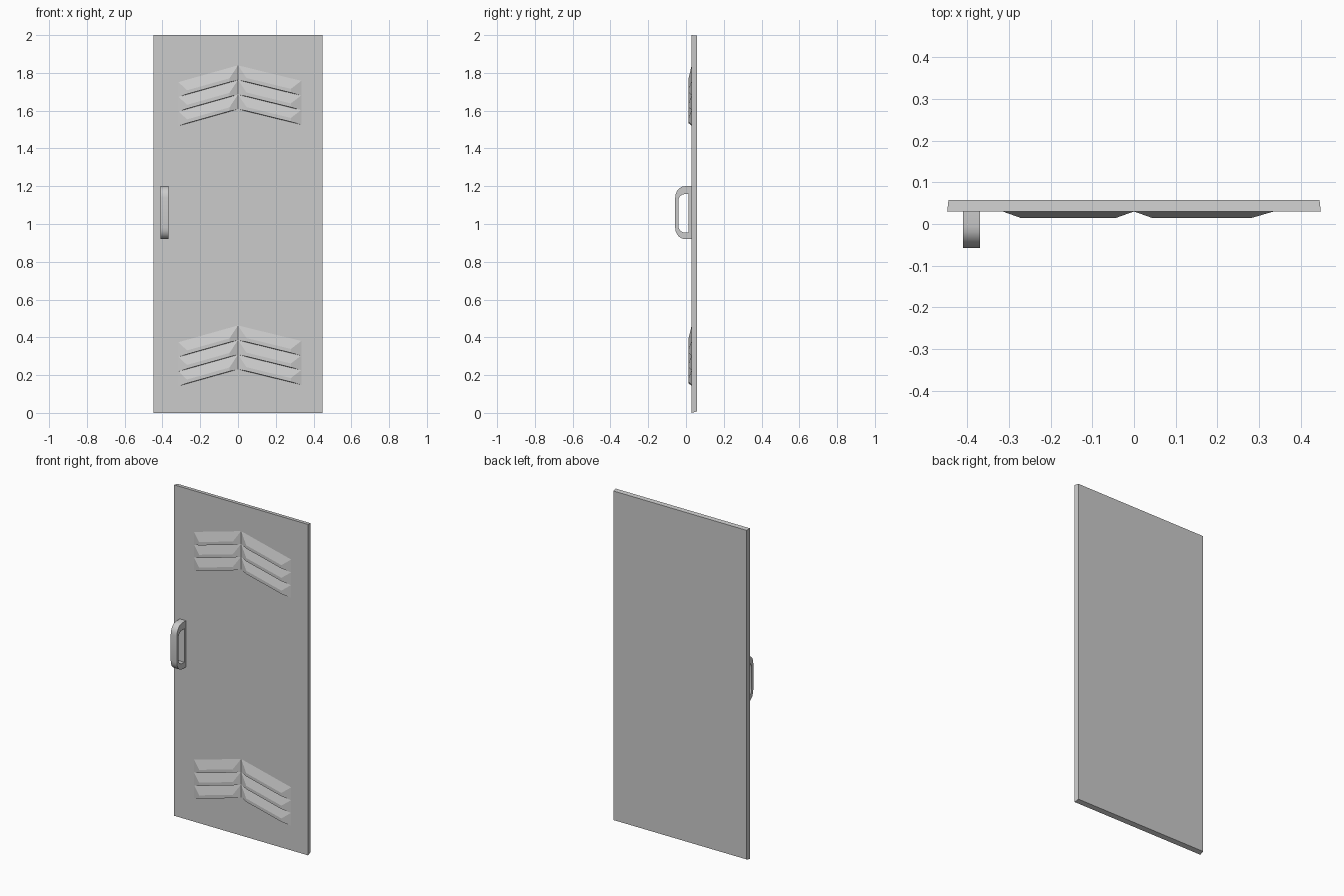
import bpy, bmesh, math

if "Cube" in bpy.data.objects:
    bpy.data.objects.remove(bpy.data.objects["Cube"])

FRONT, BACK = 0.03, 0.057


def make_object(name, verts, faces):
    mesh = bpy.data.meshes.new(name)
    mesh.from_pydata(verts, [], faces)
    bm = bmesh.new()
    bm.from_mesh(mesh)
    bmesh.ops.recalc_face_normals(bm, faces=bm.faces)
    bm.to_mesh(mesh)
    bm.free()
    obj = bpy.data.objects.new(name, mesh)
    bpy.context.collection.objects.link(obj)
    return obj


# Door panel: a thin slab, slightly tapered towards the back
def ring(y, w, z0, z1):
    return [(-w, y, z0), (w, y, z0), (w, y, z1), (-w, y, z1)]


make_object("door_panel", ring(FRONT, 0.448, 0.0, 2.0) + ring(BACK, 0.445, 0.008, 1.997),
            [(0, 1, 2, 3), (4, 5, 6, 7)] +
            [(i, (i + 1) % 4, (i + 1) % 4 + 4, i + 4) for i in range(4)])


# Louvre: wedge flush at its top edge, standing proud along its lower edge
def louvre(name, side, z_low, x_out, x_ridge, slope):
    def pt(x, y, dz):
        return (side * x, y, z_low + dz - slope * x)
    h = 0.078
    verts = [pt(0.0, FRONT, 0), pt(x_out, FRONT, 0),
             pt(x_out, FRONT, h), pt(0.0, FRONT, h),
             pt(0.045, 0.014, 0.002), pt(x_ridge, 0.014, 0.002),
             pt(x_ridge, 0.014, 0.022), pt(0.045, 0.014, 0.022)]
    faces = [(0, 1, 2, 3), (4, 5, 6, 7)]
    faces += [(i, (i + 1) % 4, (i + 1) % 4 + 4, i + 4) for i in range(4)]
    make_object(name, verts, faces)


# Two groups of three chevron louvres
for group, base in (("upper", 1.608), ("lower", 0.231)):
    for i in range(3):
        z = base + i * 0.077
        louvre(f"{group}_louvre_left_{i + 1}", -1, z, 0.315, 0.27, 0.282)
        louvre(f"{group}_louvre_right_{i + 1}", 1, z, 0.335, 0.28, 0.245)


# Handle: closed D-shaped loop with rounded front corners
def d_profile(y_front, y_back, z0, z1, ry, rz, n=5):
    arc = [(y_front + ry * (1 - math.cos(a)), math.sin(a))
           for a in (math.pi / 2 * k / n for k in range(n + 1))]
    top = [(y, z1 - rz + rz * s) for y, s in arc]
    low = [(y, z0 + rz - rz * s) for y, s in reversed(arc)]
    return [(y_back, z0)] + low + top + [(y_back, z1)]


outer = d_profile(-0.057, FRONT + 0.002, 0.92, 1.2, 0.052, 0.06)
inner = d_profile(-0.041, 0.014, 0.955, 1.158, 0.034, 0.036)
n = len(outer)
verts = [(x, y, z) for x in (-0.41, -0.369) for loop in (outer, inner) for y, z in loop]
faces = []
for i in range(n):
    j = (i + 1) % n
    faces += [(i, j, n + j, n + i),
              (2 * n + i, 2 * n + j, 3 * n + j, 3 * n + i),
              (i, j, 2 * n + j, 2 * n + i),
              (n + i, n + j, 3 * n + j, 3 * n + i)]
handle = make_object("handle", verts, faces)
bpy.context.view_layer.objects.active = handle
handle.select_set(True)
bpy.ops.object.shade_smooth_by_angle(angle=math.radians(35))
